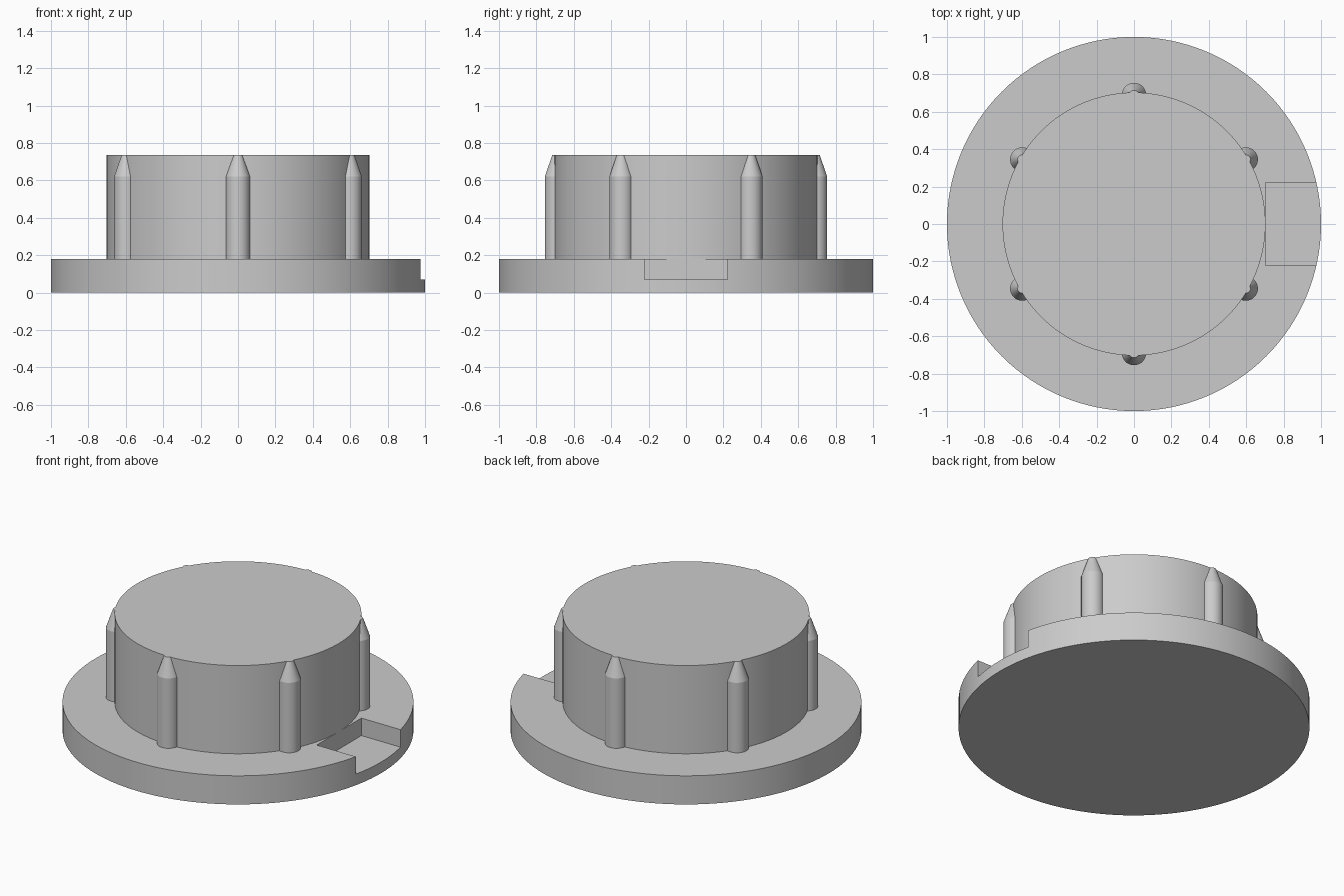
import bpy
import math

FLANGE_R, FLANGE_H = 1.0, 0.18
PLUG_R, TOP = 0.703, 0.735
RIB_R, RIB_TIP, RIB_SHOULDER = 0.065, 0.025, 0.62
RIB_RING = 0.69

default = bpy.data.objects.get("Cube")
if default:
    bpy.data.objects.remove(default, do_unlink=True)

# Single plain grey
grey = bpy.data.materials.new("plain_grey")
grey.use_nodes = True
colour = (0.6, 0.6, 0.6, 1)
grey.diffuse_color = colour
grey.node_tree.nodes["Principled BSDF"].inputs["Base Color"].default_value = colour


def lathe(name, profile, sides, location=(0, 0, 0)):
    """Closed solid of revolution from (radius, height) pairs, capped at both ends."""
    verts = [(r * math.cos(math.tau * i / sides), r * math.sin(math.tau * i / sides), z)
             for r, z in profile for i in range(sides)]
    faces = [list(range(sides))[::-1],
             [(len(profile) - 1) * sides + i for i in range(sides)]]
    for ring in range(len(profile) - 1):
        a, b = ring * sides, (ring + 1) * sides
        for i in range(sides):
            j = (i + 1) % sides
            faces.append((a + i, a + j, b + j, b + i))
    mesh = bpy.data.meshes.new(name)
    mesh.from_pydata(verts, [], faces)
    mesh.materials.append(grey)
    obj = bpy.data.objects.new(name, mesh)
    obj.location = location
    bpy.context.collection.objects.link(obj)
    return obj


def select_only(obj):
    bpy.ops.object.select_all(action="DESELECT")
    obj.select_set(True)
    bpy.context.view_layer.objects.active = obj


def smooth(obj, degrees=20):
    select_only(obj)
    bpy.ops.object.shade_smooth_by_angle(angle=math.radians(degrees))


# Flange disc with a rectangular notch in its left rim
flange = lathe("flange", [(FLANGE_R, 0), (FLANGE_R, FLANGE_H)], 128)
bpy.ops.mesh.primitive_cube_add(size=1, location=(PLUG_R + 0.25, 0, 0.07 + 0.15))
cutter = bpy.context.object
cutter.name = "notch_cutter"
cutter.scale = (0.5, 0.444, 0.3)
cutter.hide_render = True
cutter.data.materials.append(grey)
cut = flange.modifiers.new("notch", "BOOLEAN")
cut.operation = "DIFFERENCE"
cut.solver = "EXACT"
cut.object = cutter
select_only(flange)
bpy.ops.object.modifier_apply(modifier=cut.name)
bpy.data.objects.remove(cutter, do_unlink=True)
smooth(flange)

# Plug body standing on the flange
smooth(lathe("plug", [(PLUG_R, FLANGE_H), (PLUG_R, TOP)], 128))

# Six grip ribs with tapered tips, half sunk into the plug wall
for k in range(6):
    angle = math.radians(30 + 60 * k)
    spot = (RIB_RING * math.cos(angle), RIB_RING * math.sin(angle), 0)
    rib = lathe(f"rib_{k + 1}", [(RIB_R, FLANGE_H), (RIB_R, RIB_SHOULDER), (RIB_TIP, TOP)],
                32, spot)
    smooth(rib, 15)
